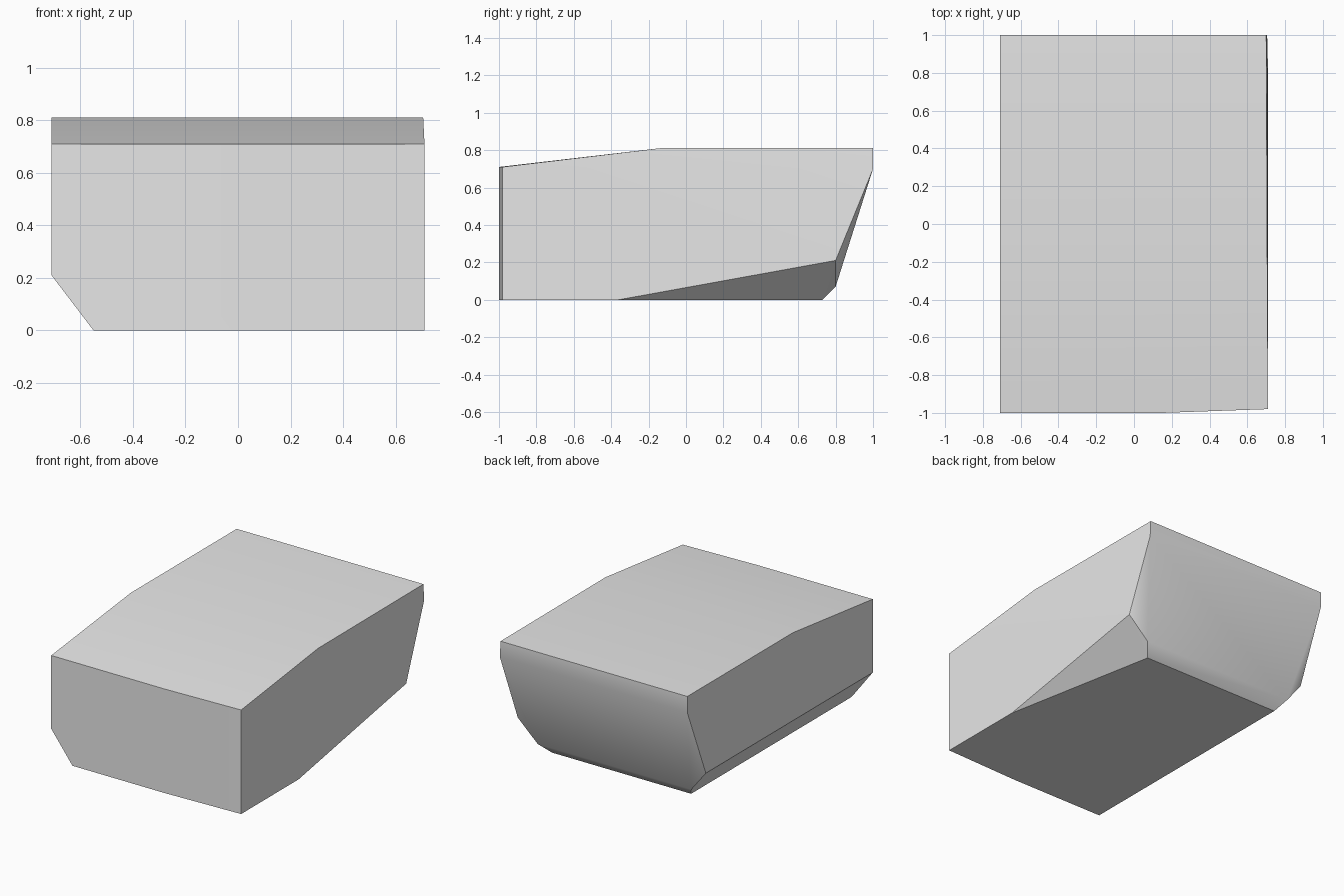
import bpy, bmesh, math

cube = bpy.data.objects.get("Cube")
if cube:
    bpy.data.objects.remove(cube, do_unlink=True)

grey = bpy.data.materials.new("plain grey")
grey.use_nodes = True
grey.diffuse_color = (0.8, 0.8, 0.8, 1)
grey.node_tree.nodes["Principled BSDF"].inputs["Base Color"].default_value = (0.8, 0.8, 0.8, 1)

L, R = -0.71, 0.71   # x of the two sides

# Corner points of the faceted block
roof = [(L, -1, 0.71), (0.15, -1, 0.71), (R, -0.98, 0.71),
        (L, -0.14, 0.81), (0.705, -0.14, 0.81),
        (L, 1, 0.81), (0.70, 1, 0.81)]
front_base = [(L, -1, 0.21), (-0.55, -1, 0), (0.15, -1, 0), (R, -0.98, 0)]
side_cut = [(R, -0.36, 0), (R, 0.8, 0.21), (0.56, 0.8, 0.07), (0.5, 0.73, 0)]
back = [(L, 1, 0.70), (0.705, 1, 0.70), (L, 0.8, 0.21),
        (-0.60, 0.8, 0.07), (-0.55, 0.73, 0)]

# Skin the corners as a convex solid and merge coplanar triangles
bm = bmesh.new()
for p in roof + front_base + side_cut + back:
    bm.verts.new(p)
bmesh.ops.convex_hull(bm, input=bm.verts[:])
bmesh.ops.dissolve_limit(bm, angle_limit=math.radians(0.3),
                         verts=bm.verts[:], edges=bm.edges[:])
bmesh.ops.recalc_face_normals(bm, faces=bm.faces[:])
mesh = bpy.data.meshes.new("chamfered_block")
bm.to_mesh(mesh)
bm.free()
mesh.materials.append(grey)

block = bpy.data.objects.new("chamfered_block", mesh)
bpy.context.collection.objects.link(block)
bpy.ops.object.select_all(action='DESELECT')
block.select_set(True)
bpy.context.view_layer.objects.active = block
bpy.ops.object.shade_smooth_by_angle(angle=math.radians(30))
